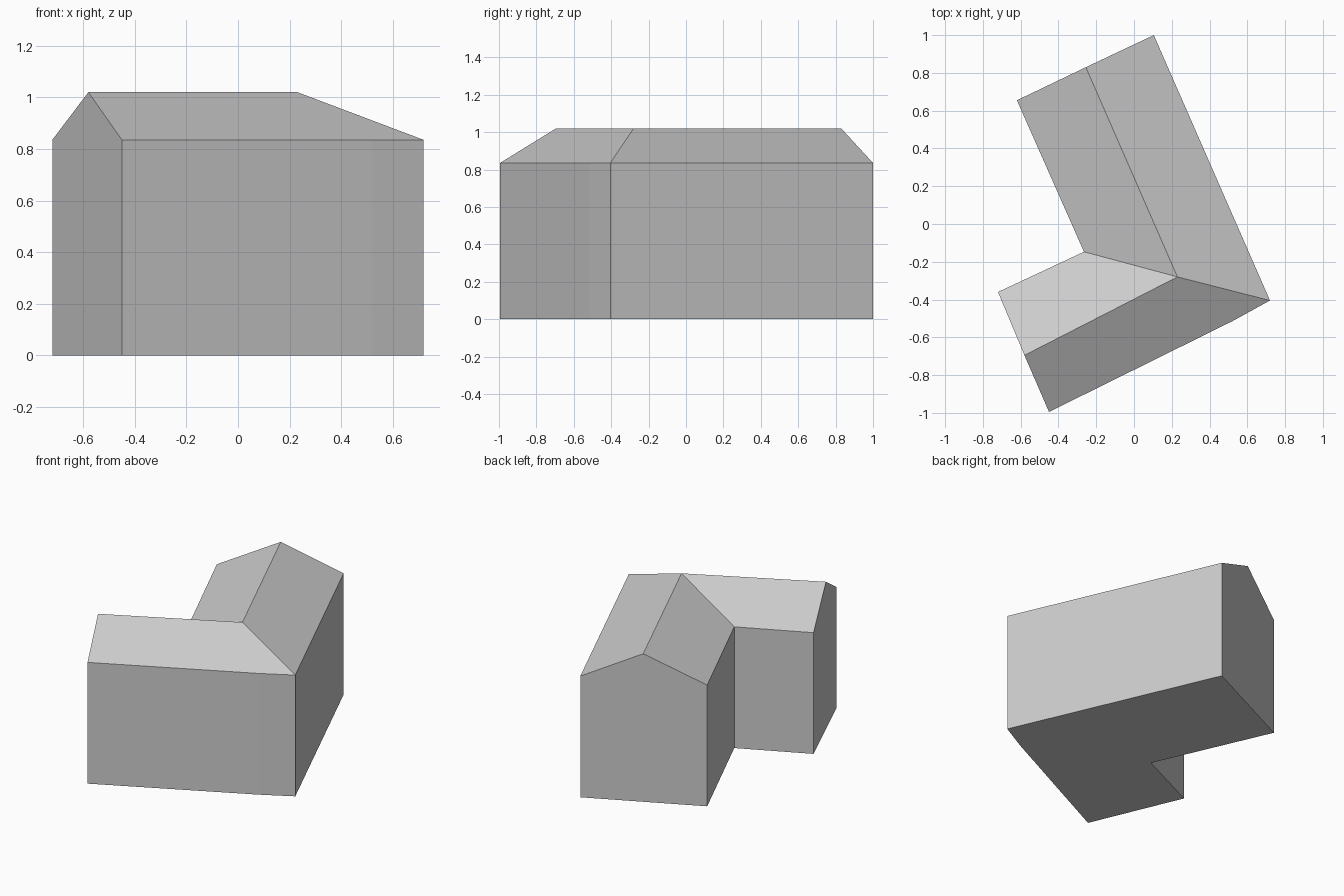
import bpy
import bmesh

cube = bpy.data.objects.get("Cube")
if cube:
    bpy.data.objects.remove(cube)

EAVES, RIDGE = 0.835, 1.02

# Footprint of the L-shaped house, counter-clockwise
footprint = {
    "front_gable_outer": (-0.45, -0.995),
    "front_bend": (0.52, -0.515),
    "outer_corner": (0.72, -0.405),
    "rear_gable_outer": (0.105, 1.0),
    "rear_gable_inner": (-0.62, 0.655),
    "inner_corner": (-0.265, -0.147),
    "front_gable_inner": (-0.72, -0.36),
}
ridge_points = {
    "front_peak": (-0.58, -0.695),
    "corner_peak": (0.23, -0.28),
    "rear_peak": (-0.255, 0.83),
}

bm = bmesh.new()
base = {k: bm.verts.new((x, y, 0)) for k, (x, y) in footprint.items()}
top = {k: bm.verts.new((x, y, EAVES)) for k, (x, y) in footprint.items()}
top.update({k: bm.verts.new((x, y, RIDGE)) for k, (x, y) in ridge_points.items()})

# Floor and walls; the two gable walls rise to a peak
bm.faces.new(list(reversed(list(base.values()))))
gables = {"rear_gable_outer": "rear_peak", "front_gable_inner": "front_peak"}
names = list(footprint)
for a, b in zip(names, names[1:] + names[:1]):
    wall = [base[a], base[b], top[b]]
    if a in gables:
        wall.append(top[gables[a]])
    bm.faces.new(wall + [top[a]])

# Roof slopes meeting at the hip and valley
slopes = [
    ("front_gable_outer", "front_bend", "outer_corner", "corner_peak", "front_peak"),
    ("outer_corner", "rear_gable_outer", "rear_peak", "corner_peak"),
    ("rear_gable_inner", "inner_corner", "corner_peak", "rear_peak"),
    ("inner_corner", "front_gable_inner", "front_peak", "corner_peak"),
]
for slope in slopes:
    bm.faces.new([top[k] for k in slope])
bmesh.ops.recalc_face_normals(bm, faces=bm.faces)

mesh = bpy.data.meshes.new("house")
bm.to_mesh(mesh)
bm.free()
house = bpy.data.objects.new("house", mesh)
bpy.context.collection.objects.link(house)

# Single plain grey
grey = bpy.data.materials.new("light_grey")
grey.use_nodes = True
colour = (0.6, 0.6, 0.6, 1)
grey.diffuse_color = colour
grey.node_tree.nodes["Principled BSDF"].inputs["Base Color"].default_value = colour
mesh.materials.append(grey)
